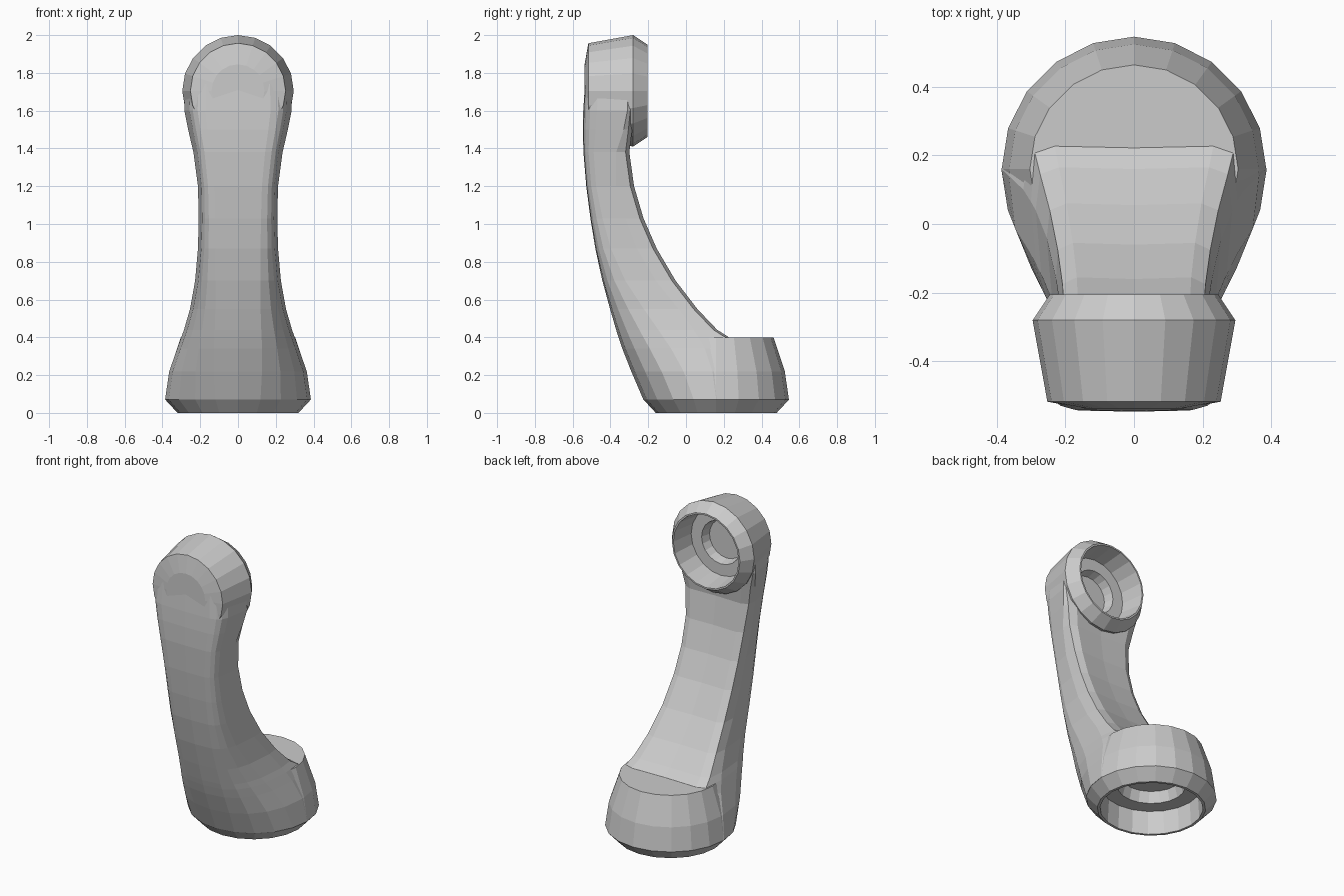
import bpy, bmesh
from math import cos, sin, pi

if "Cube" in bpy.data.objects:
    bpy.data.objects.remove(bpy.data.objects["Cube"])


def loft(name, rings):
    """Closed solid through rings of equal point count."""
    bm = bmesh.new()
    vs = [[bm.verts.new(p) for p in ring] for ring in rings]
    n = len(vs[0])
    for a, b in zip(vs, vs[1:]):
        for i in range(n):
            j = (i + 1) % n
            bm.faces.new((a[i], a[j], b[j], b[i]))
    bm.faces.new(vs[0][::-1])
    bm.faces.new(vs[-1])
    bmesh.ops.recalc_face_normals(bm, faces=bm.faces)
    me = bpy.data.meshes.new(name)
    bm.to_mesh(me)
    bm.free()
    ob = bpy.data.objects.new(name, me)
    bpy.context.collection.objects.link(ob)
    return ob


def lathe(name, profile, vertical, n=20):
    """Turn (radius, position) about the cup axis (z) or the head axis (y)."""
    rings = []
    for r, t in profile:
        pts = [(r * cos(2 * pi * i / n), r * sin(2 * pi * i / n)) for i in range(n)]
        rings.append([(u, 0.16 + v, t) if vertical else (u, t, 1.705 + v) for u, v in pts])
    return loft(name, rings)


def combine(target, other, op):
    m = target.modifiers.new(op, 'BOOLEAN')
    m.operation, m.object, m.solver = op, other, 'EXACT'
    bpy.context.view_layer.objects.active = target
    bpy.ops.object.modifier_apply(modifier=m.name)
    bpy.data.objects.remove(other)


# Stem: z, front y, widest (x, y), back edge x, back y, front roundness (1 = round, 0 = square)
stations = [
    (0.071, -0.226, 0.386, 0.16, 0.33, 0.30, 1.0),
    (0.22, -0.290, 0.364, 0.14, 0.32, 0.29, 0.88),
    (0.34, -0.337, 0.322, 0.10, 0.30, 0.27, 0.76),
    (0.402, -0.358, 0.300, 0.065, 0.288, 0.225, 0.70),
    (0.44, -0.370, 0.286, 0.04, 0.273, 0.165, 0.67),
    (0.55, -0.402, 0.254, -0.04, 0.245, 0.060, 0.58),
    (0.70, -0.443, 0.227, -0.16, 0.222, -0.055, 0.48),
    (0.87, -0.480, 0.212, -0.26, 0.208, -0.155, 0.40),
    (1.03, -0.506, 0.208, -0.32, 0.204, -0.225, 0.36),
    (1.20, -0.528, 0.212, -0.37, 0.208, -0.275, 0.34),
    (1.38, -0.543, 0.236, -0.37, 0.227, -0.300, 0.32),
    (1.50, -0.546, 0.264, -0.33, 0.250, -0.285, 0.32),
    (1.60, -0.544, 0.284, -0.31, 0.275, -0.275, 0.32),
    (1.74, -0.535, 0.278, -0.31, 0.265, -0.275, 0.32),
]
rings = []
for z, yf, xw, yw, xb, yb, e in stations:
    right = []
    for k in range(1, 6):
        t = k * pi / 10
        c = cos(t) ** e if k < 5 else 0
        right.append((xw * sin(t) ** e * (1 - 0.17 * (1 - e) * c), yw - (yw - yf) * c))
    right += [(xb, yb - 0.02), (xb * 0.8, yb)]
    outline = [(0, yf)] + right + [(0, yb - 0.005)] + [(-x, y) for x, y in right[::-1]]
    rings.append([(x, y, z) for x, y in outline])
handset = loft("handset", rings)

# Lower cup and upper round head
cup = lathe("cup", [(0.32, 0), (0.385, 0.07), (0.363, 0.22), (0.303, 0.4)], True)
head = lathe("head", [(0.245, -0.205), (0.295, -0.28), (0.252, -0.517), (0.14, -0.537)], False)
combine(handset, cup, 'UNION')
combine(handset, head, 'UNION')

# Stepped recesses in both ends
cup_recess = lathe("cup_recess", [(0.305, -0.02), (0.295, 0.15), (0.20, 0.15), (0.18, 0.22)], True)
head_recess = lathe("head_recess", [(0.238, -0.18), (0.215, -0.36), (0.14, -0.36), (0.125, -0.42)], False)
combine(handset, cup_recess, 'DIFFERENCE')
combine(handset, head_recess, 'DIFFERENCE')
